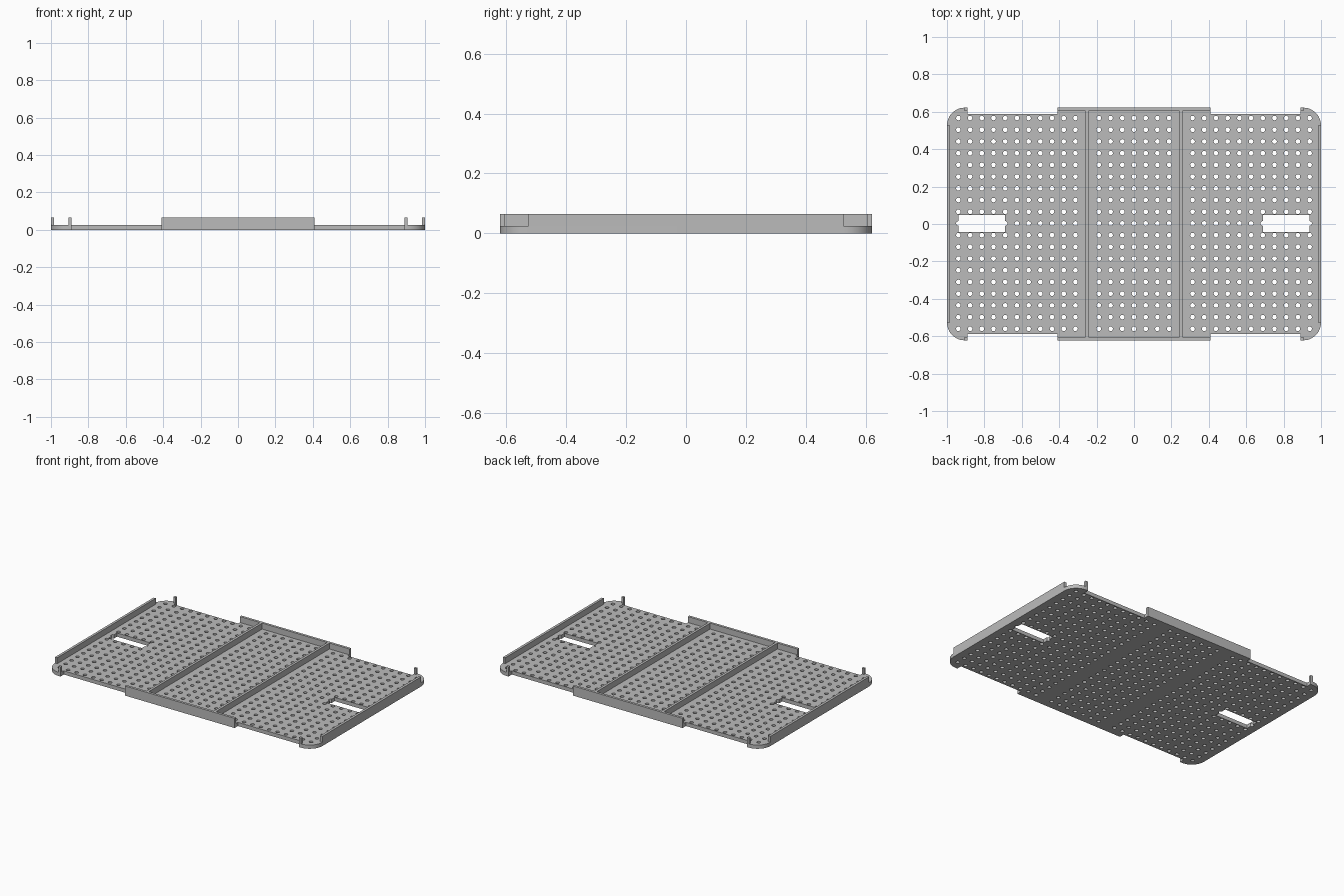
import bpy, bmesh
from math import sin, cos, pi, radians

cube = bpy.data.objects.get("Cube")
if cube:
    bpy.data.objects.remove(cube, do_unlink=True)

grey = bpy.data.materials.new("grey plastic")
grey.use_nodes = True
COLOUR = (0.5, 0.5, 0.5, 1)
grey.diffuse_color = COLOUR
grey.node_tree.nodes["Principled BSDF"].inputs["Base Color"].default_value = COLOUR

W, D = 1.0, 0.622            # half width and half depth
BASE, TOP = 0.025, 0.065     # plate thickness and wall height
WALL = 0.017                 # wall thickness
EDGE = 0.587                 # half depth at the side recesses
RAIL, TAB = 0.41, 0.89       # recess limits in x
CORNER = 0.095
PITCH, HOLE, SHIFT = 0.0626, 0.0125, 0.003


def arc(cx, cy, r, start, end, steps):
    """Points along an arc, angles in degrees."""
    angles = [radians(start + (end - start) * i / steps) for i in range(steps + 1)]
    return [(cx + r * cos(a), cy + r * sin(a)) for a in angles]


def mirror(points, sx, sy):
    return [(x * sx, y * sy) for x, y in points]


def add_spline(curve, points):
    spline = curve.splines.new('POLY')
    spline.points.add(len(points) - 1)
    for p, (x, y) in zip(spline.points, points):
        p.co = (x, y, 0, 1)
    spline.use_cyclic_u = True


def box(name, x0, x1, y0, y1, z0, z1):
    bm = bmesh.new()
    bmesh.ops.create_cube(bm, size=1)
    for v in bm.verts:
        v.co = (x1 if v.co.x > 0 else x0,
                y1 if v.co.y > 0 else y0,
                z1 if v.co.z > 0 else z0)
    mesh = bpy.data.meshes.new(name)
    bm.to_mesh(mesh)
    bm.free()
    mesh.materials.append(grey)
    obj = bpy.data.objects.new(name, mesh)
    bpy.context.collection.objects.link(obj)
    return obj


# Plate outline: one quarter, mirrored around
curve = bpy.data.curves.new("base_plate", 'CURVE')
curve.dimensions = '2D'
curve.fill_mode = 'BOTH'
curve.extrude = BASE / 2
quarter = arc(W - CORNER, D - CORNER, CORNER, 0, 90, 12)
quarter += [(TAB, D), (TAB, EDGE), (RAIL, EDGE), (RAIL, D)]
half = quarter + mirror(quarter, -1, 1)[::-1]
add_spline(curve, half + mirror(half, 1, -1)[::-1])

# Slots whose ends merge with a hole of the middle row
S0, S1, SH = 11 * PITCH, 15 * PITCH, 0.046
slot = [(S0, SHIFT - SH), (S1, SHIFT - SH)]
slot += arc(S1, SHIFT, HOLE, -90, 90, 6)
slot += [(S1, SHIFT + SH), (S0, SHIFT + SH)]
slot += arc(S0, SHIFT, HOLE, 90, 270, 6)
for side in (1, -1):
    add_spline(curve, mirror(slot, side, 1))

# Grid of round holes, left out under the dividers and in the slots
for i in range(-15, 16):
    for j in range(-9, 10):
        if abs(i) == 4 or (j == 0 and abs(i) > 10):
            continue
        add_spline(curve, arc(i * PITCH, SHIFT + j * PITCH, HOLE, 0, 360, 12)[:-1])

# Turn the filled outline into a clean mesh
source = bpy.data.objects.new("plate_outline", curve)
bpy.context.collection.objects.link(source)
bpy.context.view_layer.update()
evaluated = source.evaluated_get(bpy.context.evaluated_depsgraph_get())
plate_mesh = bpy.data.meshes.new_from_evaluated(evaluated) if hasattr(
    bpy.data.meshes, "new_from_evaluated") else bpy.data.meshes.new_from_object(evaluated)
bpy.data.objects.remove(source, do_unlink=True)
bm = bmesh.new()
bm.from_mesh(plate_mesh)
bmesh.ops.remove_doubles(bm, verts=bm.verts, dist=0.0001)
bmesh.ops.recalc_face_normals(bm, faces=bm.faces)
bmesh.ops.translate(bm, verts=bm.verts, vec=(0, 0, BASE / 2))
bm.to_mesh(plate_mesh)
bm.free()
plate_mesh.materials.clear()
plate_mesh.materials.append(grey)
plate = bpy.data.objects.new("base_plate", plate_mesh)
bpy.context.collection.objects.link(plate)
bpy.context.view_layer.objects.active = plate
plate.select_set(True)
bpy.ops.object.shade_smooth_by_angle(angle=radians(35))

# End walls and dividers
for side, label in ((1, "left"), (-1, "right")):
    xs = sorted((side * (W - WALL), side * W))
    box(label + "_end_wall", *xs, CORNER - D, D - CORNER, BASE, TOP)
    xs = sorted((side * 0.243, side * 0.26))
    box(label + "_divider", *xs, WALL - D, D - WALL, BASE, TOP)

# Long rails and corner posts
for side, label in ((-1, "front"), (1, "back")):
    ys = sorted((side * (D - WALL), side * D))
    box(label + "_rail", -RAIL, RAIL, *ys, BASE, TOP)
    for turn, hand in ((1, "left"), (-1, "right")):
        xs = sorted((turn * TAB, turn * (TAB + WALL)))
        box(label + "_" + hand + "_post", *xs, *ys, BASE, TOP)
